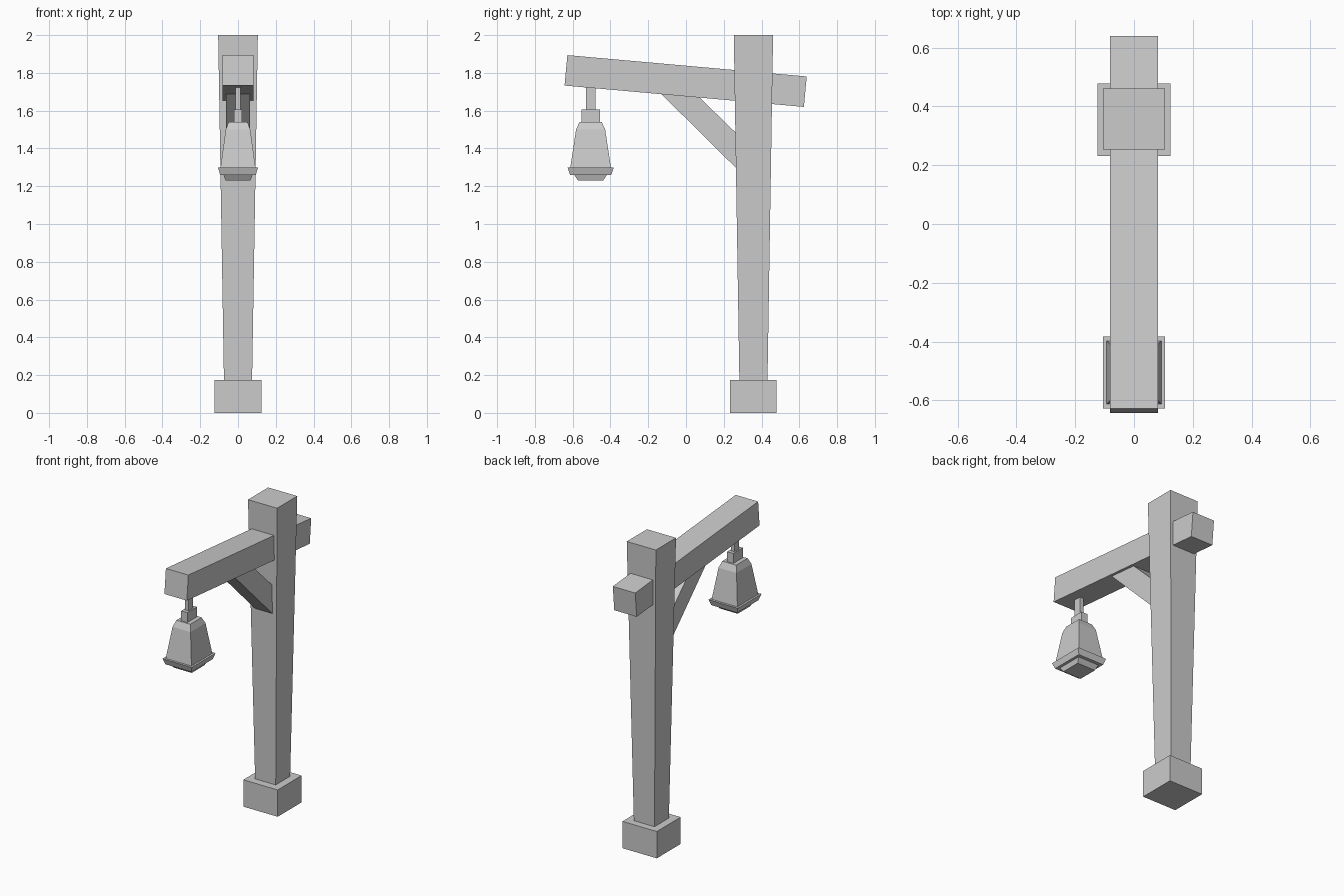
import bpy

if "Cube" in bpy.data.objects:
    bpy.data.objects.remove(bpy.data.objects["Cube"])


def make(name, verts, faces):
    mesh = bpy.data.meshes.new(name)
    mesh.from_pydata(verts, [], faces)
    mesh.update()
    obj = bpy.data.objects.new(name, mesh)
    bpy.context.collection.objects.link(obj)
    return obj


def stack(name, cy, levels):
    """Rectangular loft about x=0, y=cy; levels are (z, half x, half y) going up."""
    verts, faces = [], []
    for z, hx, hy in levels:
        verts += [(-hx, cy - hy, z), (hx, cy - hy, z), (hx, cy + hy, z), (-hx, cy + hy, z)]
    for k in range(len(levels) - 1):
        a = 4 * k
        for i in range(4):
            j = (i + 1) % 4
            faces.append((a + i, a + j, a + 4 + j, a + 4 + i))
    n = len(verts)
    faces += [(3, 2, 1, 0), (n - 4, n - 3, n - 2, n - 1)]
    return make(name, verts, faces)


def slab(name, hx, profile):
    """Side profile (y, z), counter-clockwise seen from +x, extruded across x."""
    n = len(profile)
    verts = [(s * hx, y, z) for s in (1, -1) for y, z in profile]
    faces = [tuple(range(n)), tuple(reversed(range(n, 2 * n)))]
    for i in range(n):
        j = (i + 1) % n
        faces.append((j, i, n + i, n + j))
    return make(name, verts, faces)


# Foot block and post that widens upwards
stack("foot_block", 0.355, [(0, 0.124, 0.123), (0.175, 0.124, 0.123)])
stack("post", 0.357, [(0.15, 0.074, 0.074), (2.0, 0.105, 0.104)])

# Tilted cross beam and diagonal brace
slab("beam", 0.081, [(-0.643, 1.733), (0.624, 1.62), (0.639, 1.781), (-0.628, 1.894)])
slab("brace", 0.063, [(-0.16, 1.717), (0.30, 1.262), (0.30, 1.448), (0.03, 1.71)])

# Hanging lantern, slightly narrower across x
LY = -0.505
stack("hanger_rod", LY, [(1.59, 0.013, 0.025), (1.74, 0.013, 0.025)])
stack("hanger_block", LY, [(1.53, 0.022, 0.049), (1.605, 0.022, 0.049)])
stack("lantern_body", LY, [(1.29, 0.094, 0.109), (1.50, 0.065, 0.077), (1.54, 0.05, 0.059)])
stack("lantern_rim", LY, [(1.26, 0.094, 0.109), (1.298, 0.106, 0.122)])
stack("lantern_bottom", LY, [(1.23, 0.066, 0.066), (1.265, 0.078, 0.09)])
